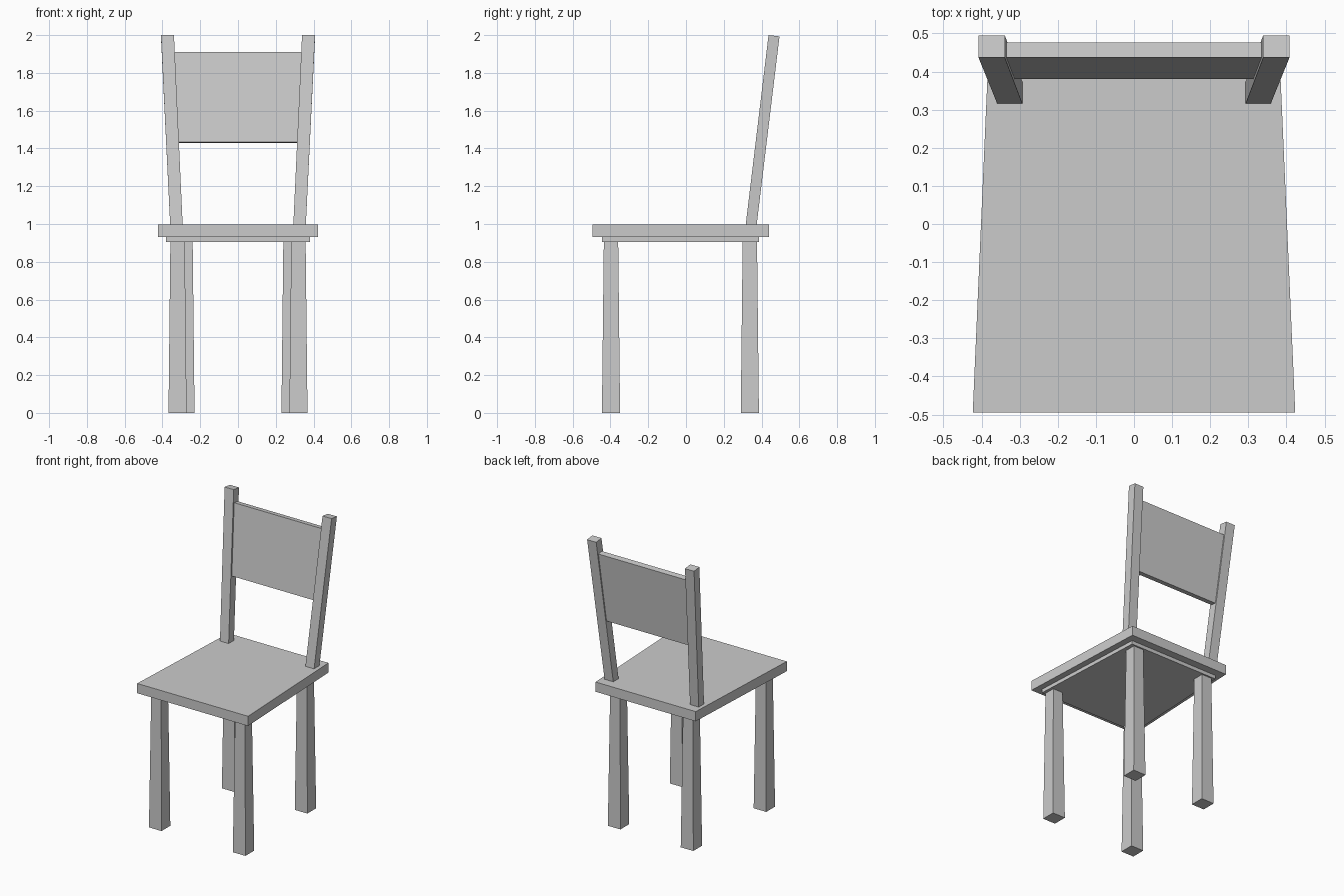
import bpy

if "Cube" in bpy.data.objects:
    bpy.data.objects.remove(bpy.data.objects["Cube"])


def loft(name, bottom, top):
    """Solid between two quads listed counter-clockwise from above."""
    faces = [(3, 2, 1, 0), (4, 5, 6, 7)]
    faces += [(i, (i + 1) % 4, 4 + (i + 1) % 4, 4 + i) for i in range(4)]
    mesh = bpy.data.meshes.new(name)
    mesh.from_pydata(bottom + top, [], faces)
    obj = bpy.data.objects.new(name, mesh)
    bpy.context.collection.objects.link(obj)
    return obj


def quad(x0, x1, y0, y1, z, drop=0.0):
    """Rectangle whose rear edge may sit lower than its front edge."""
    return [(x0, y0, z), (x1, y0, z), (x1, y1, z - drop), (x0, y1, z - drop)]


def trapezoid(front_half, back_half, y0, y1, z):
    return [(-front_half, y0, z), (front_half, y0, z),
            (back_half, y1, z), (-back_half, y1, z)]


def mirror_x(obj):
    obj.modifiers.new("mirror", 'MIRROR').use_axis[0] = True


# Tapered seat and the thin apron slab beneath it
loft("seat", trapezoid(0.423, 0.382, -0.495, 0.44, 0.93),
     trapezoid(0.423, 0.382, -0.495, 0.44, 0.997))
loft("apron", trapezoid(0.38, 0.34, -0.445, 0.387, 0.905),
     trapezoid(0.38, 0.34, -0.445, 0.387, 0.93))

# Legs, slightly wider at the floor
for name, cx, cy in (("front_leg", 0.32, -0.397), ("back_leg", 0.278, 0.338)):
    b, t = 0.048, 0.038
    mirror_x(loft(name, quad(cx - b, cx + b, cy - b, cy + b, 0.0),
                  quad(cx - t, cx + t, cy - t, cy + t, 0.905)))

# Back posts, leaning rearward and splayed outward
mirror_x(loft("back_post", quad(0.293, 0.359, 0.316, 0.374, 0.995),
              quad(0.339, 0.408, 0.437, 0.495, 2.0, 0.007)))

# Backrest panel between the posts
loft("backrest_panel", quad(-0.317, 0.317, 0.380, 0.419, 1.433, 0.005),
     quad(-0.339, 0.339, 0.437, 0.476, 1.911, 0.005))
